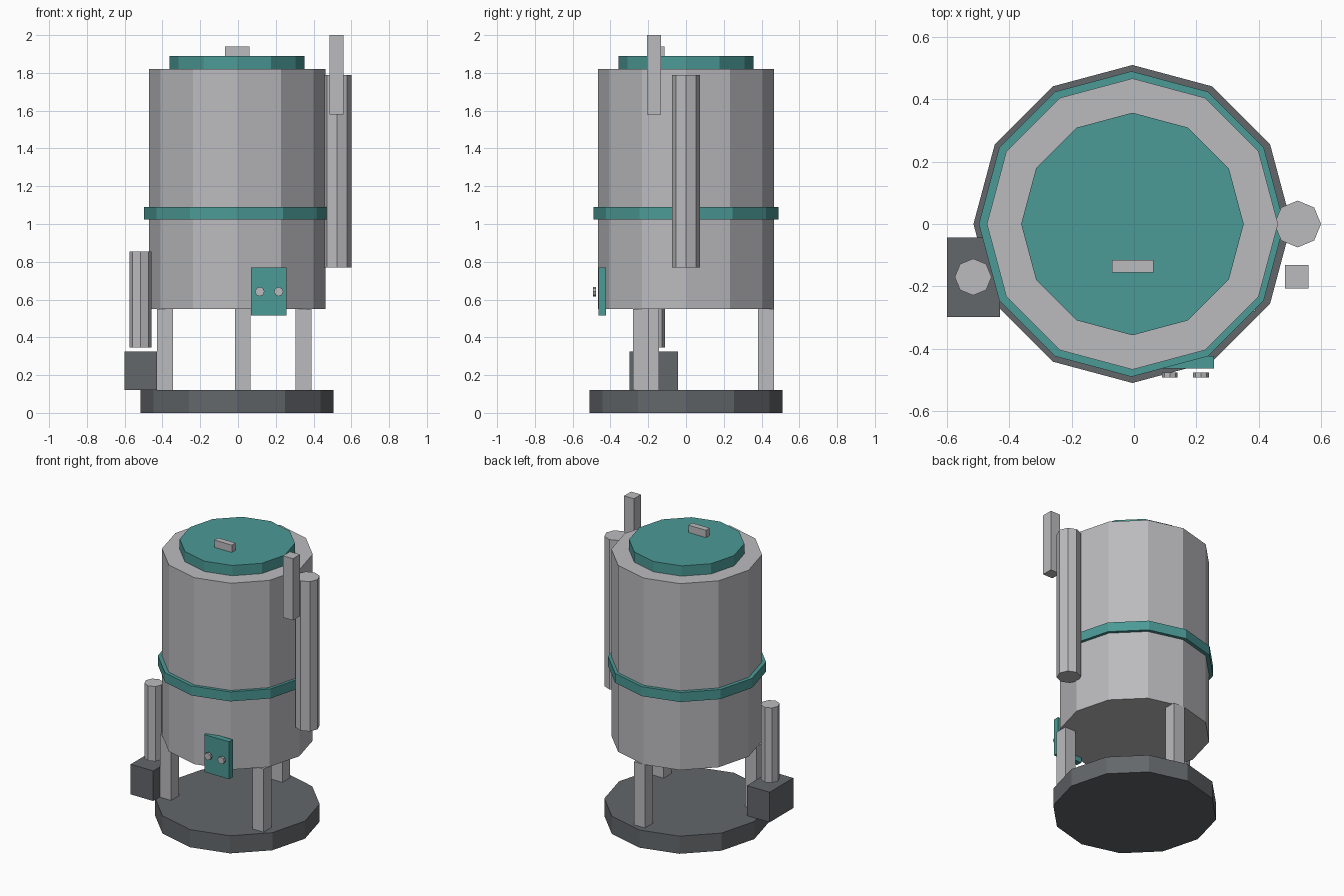
import bpy
import bmesh
from math import cos, sin, pi
from mathutils import Matrix

cube = bpy.data.objects.get("Cube")
if cube:
    bpy.data.objects.remove(cube, do_unlink=True)


def material(name, rgb):
    mat = bpy.data.materials.new(name)
    mat.use_nodes = True
    mat.diffuse_color = (*rgb, 1)
    mat.node_tree.nodes["Principled BSDF"].inputs["Base Color"].default_value = (*rgb, 1)
    return mat


steel = material("light grey steel", (0.50, 0.50, 0.52))
teal = material("teal paint", (0.07, 0.32, 0.305))
dark = material("dark grey", (0.125, 0.135, 0.145))


def finish(name, bm, mat):
    mesh = bpy.data.meshes.new(name)
    bm.to_mesh(mesh)
    bm.free()
    mesh.materials.append(mat)
    obj = bpy.data.objects.new(name, mesh)
    bpy.context.collection.objects.link(obj)
    return obj


def box(name, low, high, mat):
    """Box between two opposite corners."""
    bm = bmesh.new()
    bmesh.ops.create_cube(bm, size=1)
    for v in bm.verts:
        v.co = [(a + b) / 2 + c * (b - a) for a, b, c in zip(low, high, v.co)]
    return finish(name, bm, mat)


def prism(name, x, y, radius, z0, z1, sides, mat):
    """Upright flat-sided cylinder with a corner on the x axis."""
    bm = bmesh.new()
    ring = [bm.verts.new((x + radius * cos(2 * pi * i / sides),
                          y + radius * sin(2 * pi * i / sides), z0)) for i in range(sides)]
    face = bm.faces.new(ring)
    top = bmesh.ops.extrude_face_region(bm, geom=[face])["geom"]
    for v in top:
        if isinstance(v, bmesh.types.BMVert):
            v.co.z = z1
    bmesh.ops.recalc_face_normals(bm, faces=bm.faces)
    return finish(name, bm, mat)


CX = -0.005  # axis of the vessel

# Base, vessel, band and lid
prism("base_plate", CX, 0, 0.51, 0, 0.12, 12, dark)
prism("tank_body", CX, 0, 0.467, 0.55, 1.82, 12, steel)
prism("tank_band", CX - 0.003, 0, 0.49, 1.025, 1.09, 12, teal)
prism("lid", CX, 0, 0.357, 1.82, 1.89, 12, teal)
box("lid_handle", (-0.07, -0.155, 1.89), (0.062, -0.115, 1.94), steel)

# Three legs
for i in range(3):
    a = 1.5 + i * 2 * pi / 3
    x, y, h = CX + 0.425 * cos(a), 0.425 * sin(a), 0.042
    box(f"leg_{i + 1}", (x - h, y - h, 0.12), (x + h, y + h, 0.55), steel)

# Control panel with two knobs
box("control_panel", (0.07, -0.463, 0.515), (0.257, -0.423, 0.77), teal)
for i, x in enumerate((0.115, 0.215)):
    knob = prism(f"knob_{i + 1}", 0, 0, 0.025, -0.008, 0.008, 8, steel)
    knob.data.transform(Matrix.Translation((x, -0.484, 0.642)) @ Matrix.Rotation(pi / 2, 4, "X"))

# Side column and chimney on the left
prism("side_column", 0.525, 0, 0.075, 0.77, 1.79, 8, steel)
box("chimney", (0.484, -0.207, 1.58), (0.559, -0.132, 2.0), steel)

# Pump on the right
box("pump_box", (-0.6, -0.298, 0.12), (-0.43, -0.043, 0.325), dark)
prism("pump_pipe", -0.516, -0.17, 0.059, 0.345, 0.855, 8, steel)
